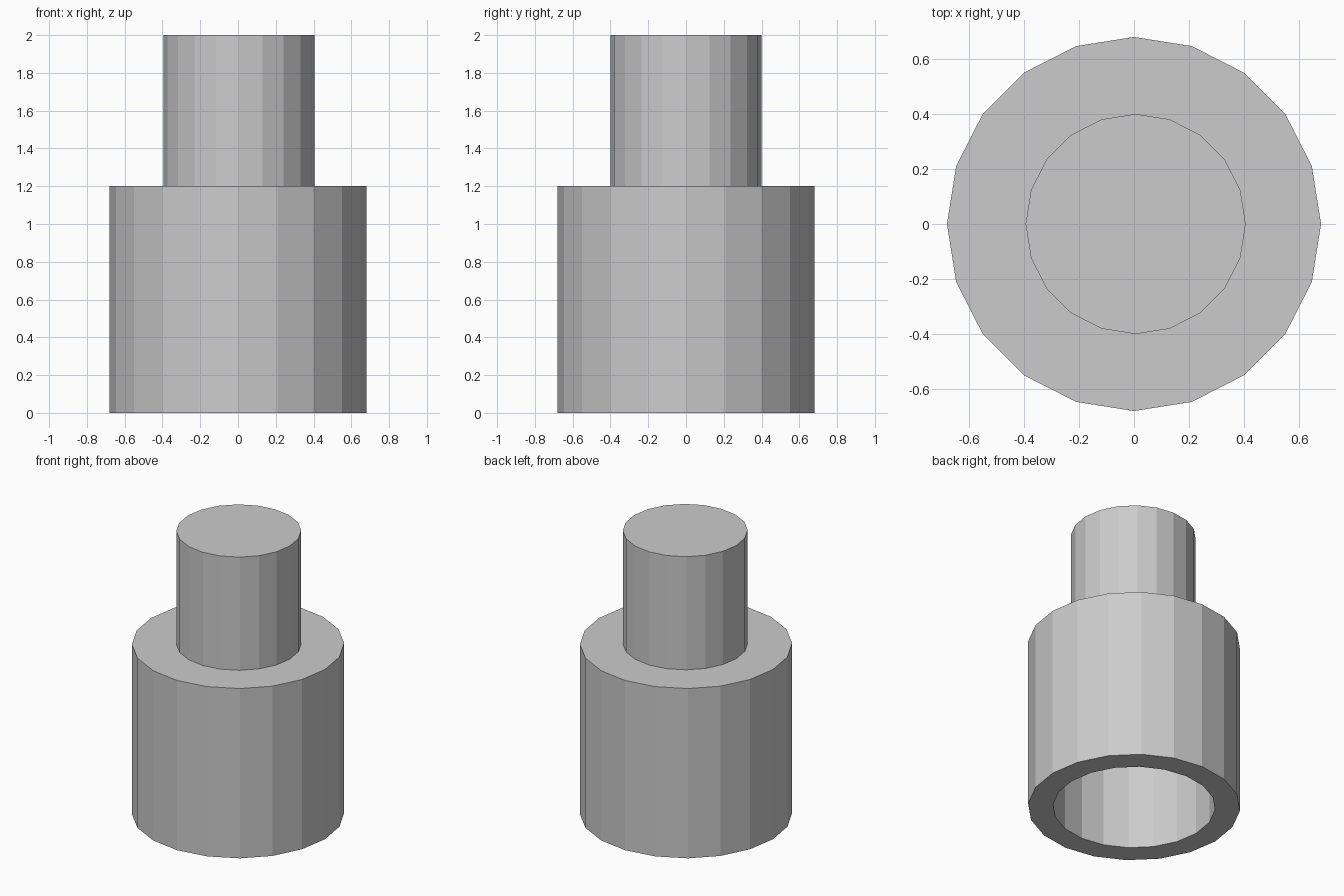
import bpy, bmesh
from math import cos, sin, tau

if "Cube" in bpy.data.objects:
    bpy.data.objects.remove(bpy.data.objects["Cube"])

SIDES = 20


def lathe(name, profile, cx=0.0):
    """Revolve (radius, z) points around z; a radius of 0 closes an end."""
    bm = bmesh.new()
    rings = []
    for r, z in profile:
        if r == 0:
            rings.append([bm.verts.new((cx, 0, z))] * SIDES)
        else:
            rings.append([bm.verts.new((cx + r * cos(tau * i / SIDES),
                                        r * sin(tau * i / SIDES), z))
                          for i in range(SIDES)])
    for a, b in zip(rings, rings[1:]):
        if a[0] is a[1]:
            bm.faces.new(b)
        elif b[0] is b[1]:
            bm.faces.new(a)
        else:
            for i in range(SIDES):
                j = (i + 1) % SIDES
                bm.faces.new((a[i], a[j], b[j], b[i]))
    for v in [v for v in bm.verts if not v.link_faces]:
        bm.verts.remove(v)
    bmesh.ops.recalc_face_normals(bm, faces=bm.faces[:])
    mesh = bpy.data.meshes.new(name)
    bm.to_mesh(mesh)
    bm.free()
    obj = bpy.data.objects.new(name, mesh)
    bpy.context.collection.objects.link(obj)
    return obj


# Wide lower cup, open underneath
lathe("hollow_base", [(0, 1.04), (0.52, 1.04), (0.52, 0), (0.68, 0),
                      (0.68, 1.2), (0, 1.2)])

# Narrow solid stem, seated in the top of the base
lathe("upper_stem", [(0, 1.15), (0.4, 1.15), (0.4, 2.0), (0, 2.0)], cx=0.006)
